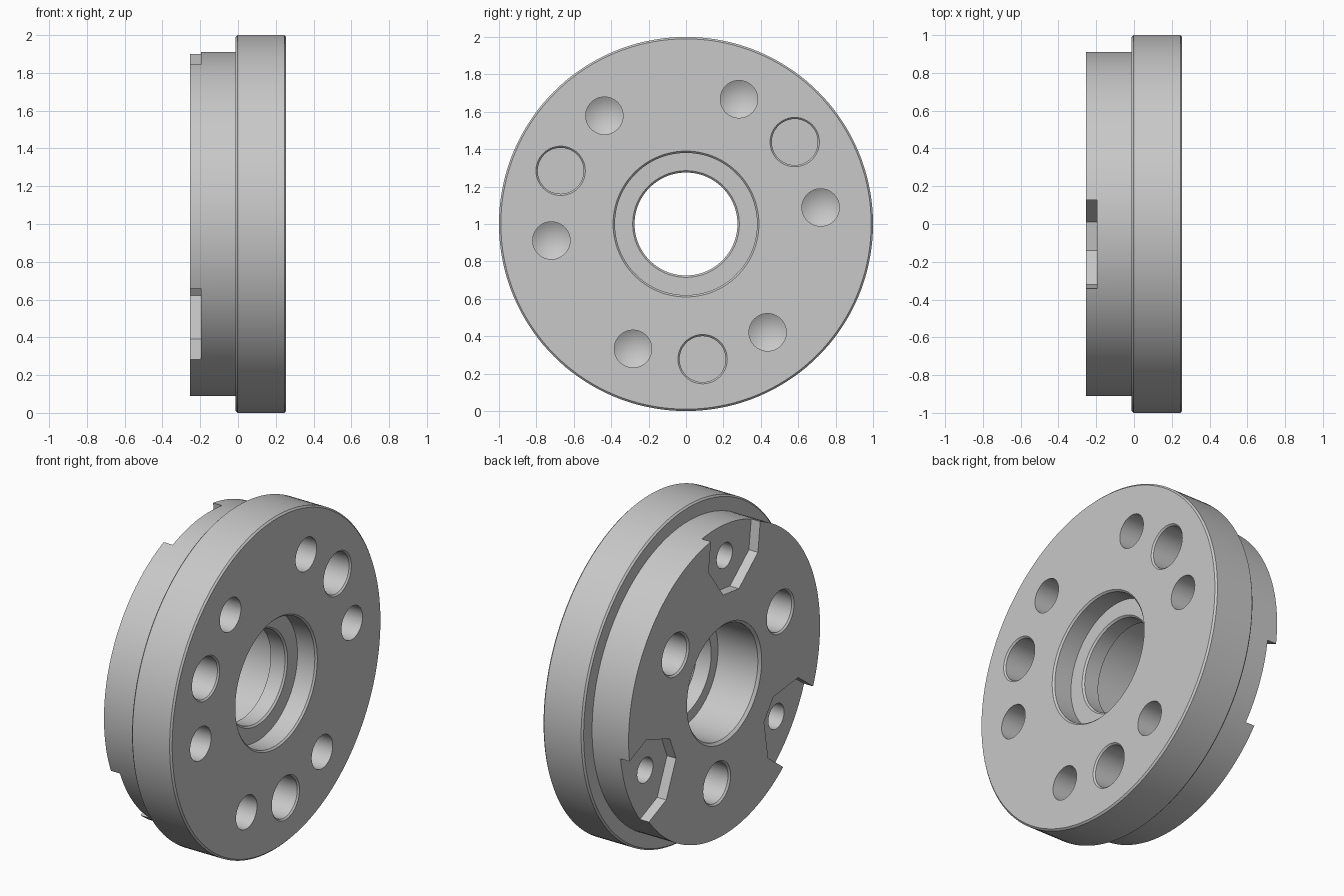
import bpy, bmesh, math

cube = bpy.data.objects.get("Cube")
if cube:
    bpy.data.objects.remove(cube, do_unlink=True)

BACK, FRONT = -0.255, 0.255      # the two flat end faces along x
TURN = math.radians(7)           # rotation of the whole hole pattern

steel = bpy.data.materials.new("steel_grey")
steel.use_nodes = True
grey = (0.58, 0.58, 0.58, 1)
steel.diffuse_color = grey
steel.node_tree.nodes["Principled BSDF"].inputs["Base Color"].default_value = grey


def finish(bm, name):
    bmesh.ops.recalc_face_normals(bm, faces=bm.faces[:])
    mesh = bpy.data.meshes.new(name)
    bm.to_mesh(mesh)
    bm.free()
    mesh.materials.append(steel)
    ob = bpy.data.objects.new(name, mesh)
    bpy.context.collection.objects.link(ob)
    return ob


def lathe(name, profile, y=0.0, z=1.0, sides=48, ring=False):
    """Turn (x, radius) points about an x-parallel axis; ring closes the loop."""
    bm = bmesh.new()
    loops = []
    for x, r in profile:
        if r == 0:
            loops.append([bm.verts.new((x, y, z))] * sides)
        else:
            loops.append([bm.verts.new((x, y + r * math.cos(math.tau * i / sides),
                                        z + r * math.sin(math.tau * i / sides)))
                          for i in range(sides)])
    pairs = list(zip(loops, loops[1:]))
    if ring:
        pairs.append((loops[-1], loops[0]))
    for a, b in pairs:
        for i in range(sides):
            j = (i + 1) % sides
            quad = list(dict.fromkeys((a[i], a[j], b[j], b[i])))
            bm.faces.new(quad)
    return finish(bm, name)


def polar(radius, angle):
    return radius * math.cos(angle), 1 + radius * math.sin(angle)


def pocket(angle):
    """Rim pocket with a flat inner end and two sloped sides."""
    bm = bmesh.new()
    half = [(0.53, 0.075), (0.70, 0.236), (1.1, 0.236)]
    outline = half + [(u, -v) for u, v in reversed(half)]
    c, s = math.cos(angle), math.sin(angle)
    face = bm.faces.new([bm.verts.new((BACK - 0.1, u * c - v * s, 1 + u * s + v * c))
                         for u, v in outline])
    top = bmesh.ops.extrude_face_region(bm, geom=[face])["geom"]
    bmesh.ops.translate(bm, vec=(0.16, 0, 0),
                        verts=[g for g in top if isinstance(g, bmesh.types.BMVert)])
    return finish(bm, "pocket_cutter")


def drill(start, side, radius, depth, angle, at, tip=0.0, chamfer=0.0):
    """Blind hole cutter entering from the face at start, heading along side."""
    pts = [(-0.05, 0), (-0.05, radius + chamfer), (0, radius + chamfer),
           (chamfer, radius), (depth, radius), (depth + tip, 0)]
    if not chamfer:
        pts.pop(2)
    y, z = polar(at, angle)
    return lathe("hole_cutter", [(start + side * x, r) for x, r in pts], y, z)


# Turned body: flange, rear boss, stepped bore with a lip in the middle
body = lathe("flanged_hub", [
    (BACK, 0.355), (BACK, 0.91), (-0.012, 0.91), (-0.012, 0.99), (-0.002, 1.0),
    (FRONT - 0.01, 1.0), (FRONT, 0.99),
    (FRONT, 0.39), (FRONT - 0.01, 0.38), (0.13, 0.38), (0.13, 0.285),
    (0.12, 0.275), (0.025, 0.275), (0.025, 0.34), (BACK + 0.015, 0.34),
], sides=144, ring=True)

cutters = []
# Six drilled holes with conical ends in the flange face
for k in range(6):
    cutters.append(drill(FRONT, -1, 0.1, 0.25, TURN + k * math.tau / 6, 0.725, tip=0.06))

for k in range(3):
    third = TURN + k * math.tau / 3
    # Chamfered flat-bottomed holes on both faces
    a = third + math.radians(30)
    cutters.append(drill(FRONT, -1, 0.123, 0.23, a, 0.728, chamfer=0.009))
    cutters.append(drill(BACK, 1, 0.12, 0.23, a, 0.58, chamfer=0.01))
    # Rim pockets on the rear boss, each with a small hole
    a = third + math.radians(90)
    cutters.append(pocket(a))
    cutters.append(drill(BACK + 0.06, 1, 0.075, 0.2, a, 0.725, tip=0.045))

# Cut everything, then keep only the finished part
for cutter in cutters:
    mod = body.modifiers.new("cut", 'BOOLEAN')
    mod.operation = 'DIFFERENCE'
    mod.solver = 'EXACT'
    mod.object = cutter
    cutter.hide_render = True
graph = bpy.context.evaluated_depsgraph_get()
result = bpy.data.meshes.new_from_object(body.evaluated_get(graph))
body.modifiers.clear()
body.data = result
for cutter in cutters:
    bpy.data.objects.remove(cutter, do_unlink=True)
result.materials.clear()
result.materials.append(steel)
for poly in result.polygons:
    poly.material_index = 0

bpy.ops.object.select_all(action='DESELECT')
body.select_set(True)
bpy.context.view_layer.objects.active = body
bpy.ops.object.shade_smooth_by_angle(angle=math.radians(25))
